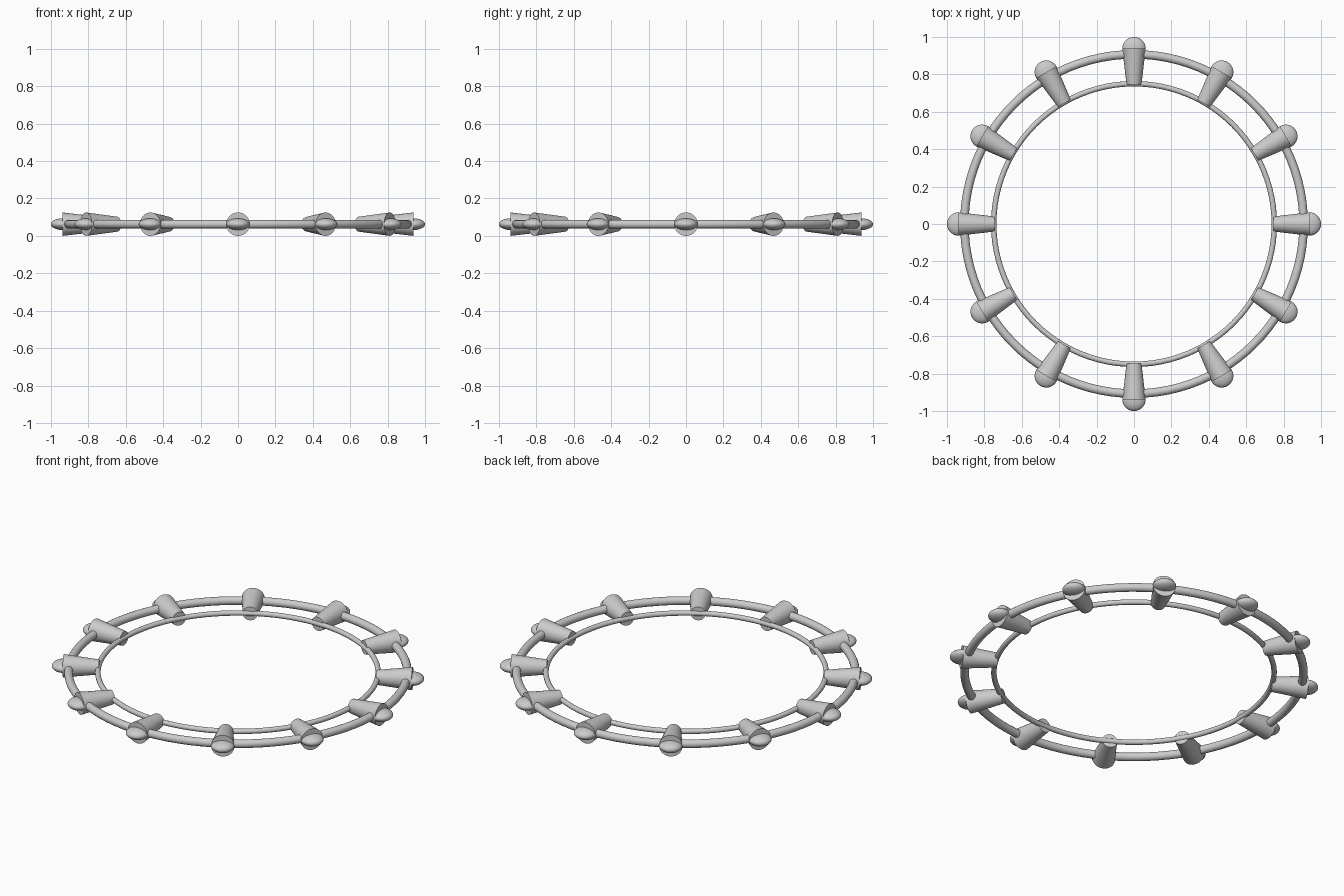
import bpy
from math import pi, radians
from mathutils import Matrix

if "Cube" in bpy.data.objects:
    bpy.data.objects.remove(bpy.data.objects["Cube"])

COUNT = 12        # spokes around the ring
R = 0.0625        # outer radius of a spoke, also the mid height
TIP = 1 - R       # distance of the spoke ends from the centre
INNER = 0.745

grey = bpy.data.materials.new("light grey")
grey.use_nodes = True
colour = (0.6, 0.6, 0.6, 1)
grey.diffuse_color = colour
grey.node_tree.nodes["Principled BSDF"].inputs["Base Color"].default_value = colour


def finish(name):
    """Name, colour and smooth the active object."""
    ob = bpy.context.object
    ob.name = name
    ob.data.materials.append(grey)
    bpy.ops.object.shade_smooth_by_angle(angle=radians(40))
    return ob


def ring(name, major, minor):
    bpy.ops.mesh.primitive_torus_add(major_radius=major, minor_radius=minor,
                                     major_segments=96, minor_segments=20,
                                     location=(0, 0, R))
    finish(name)


# Two concentric hoops
ring("outer_ring", 0.907, 0.023)
ring("inner_ring", 0.75, 0.0145)

for i in range(COUNT):
    turn = Matrix.Rotation(2 * pi * i / COUNT, 4, 'Z')

    # Tapered spoke lying along the radius, wide end outwards
    bpy.ops.mesh.primitive_cone_add(vertices=40, radius1=0.04, radius2=R,
                                    depth=TIP - INNER)
    spoke = finish(f"spoke_{i + 1}")
    spoke.matrix_world = (turn @ Matrix.Translation(((TIP + INNER) / 2, 0, R))
                          @ Matrix.Rotation(pi / 2, 4, 'Y'))

    # Flattened round knob on the wide end
    bpy.ops.mesh.primitive_uv_sphere_add(segments=40, ring_count=20, radius=R)
    knob = finish(f"knob_{i + 1}")
    knob.matrix_world = (turn @ Matrix.Translation((TIP, 0, R))
                         @ Matrix.Diagonal((1, 1, 0.5, 1)))
